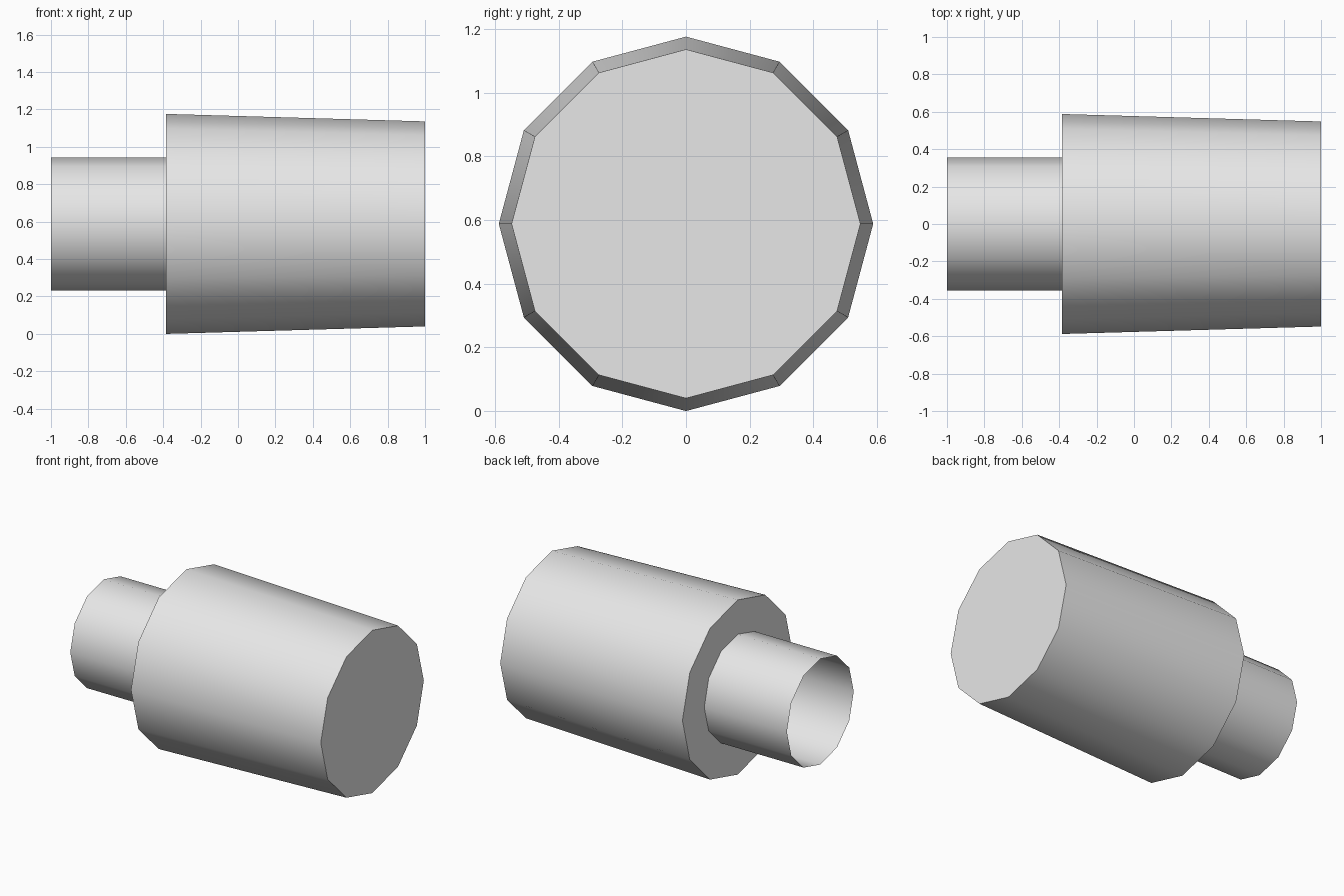
import bpy, bmesh, math

SIDES = 12
AXIS_Z = 0.588

cube = bpy.data.objects.get("Cube")
if cube:
    bpy.data.objects.remove(cube, do_unlink=True)

# Plain grey material
grey = bpy.data.materials.new("light grey")
grey.use_nodes = True
colour = (0.8, 0.8, 0.8, 1)
grey.diffuse_color = colour
grey.node_tree.nodes["Principled BSDF"].inputs["Base Color"].default_value = colour

bm = bmesh.new()


def ring(x, radius):
    """Twelve-sided ring around the x axis, with a corner at the top."""
    angles = [math.tau * i / SIDES for i in range(SIDES)]
    return [bm.verts.new((x, radius * math.cos(a), AXIS_Z + radius * math.sin(a)))
            for a in angles]


# Open neck, shoulder and tapered body as one stepped shell
profile = [(-1.0, 0.356), (-0.385, 0.356), (-0.385, 0.588), (1.0, 0.548)]
rings = [ring(x, r) for x, r in profile]
for a, b in zip(rings, rings[1:]):
    for i in range(SIDES):
        j = (i + 1) % SIDES
        bm.faces.new((a[i], a[j], b[j], b[i]))

# Closed wide end
bm.faces.new(rings[-1])
bmesh.ops.recalc_face_normals(bm, faces=bm.faces)
cap = max(bm.faces, key=lambda f: f.calc_center_median().x)
if cap.normal.x < 0:
    bmesh.ops.reverse_faces(bm, faces=bm.faces)

mesh = bpy.data.meshes.new("stepped_barrel")
bm.to_mesh(mesh)
bm.free()
mesh.materials.append(grey)
barrel = bpy.data.objects.new("stepped_barrel", mesh)
bpy.context.collection.objects.link(barrel)

# Smooth round walls, crisp rims
bpy.ops.object.select_all(action="DESELECT")
barrel.select_set(True)
bpy.context.view_layer.objects.active = barrel
bpy.ops.object.shade_smooth_by_angle(angle=math.radians(40))
